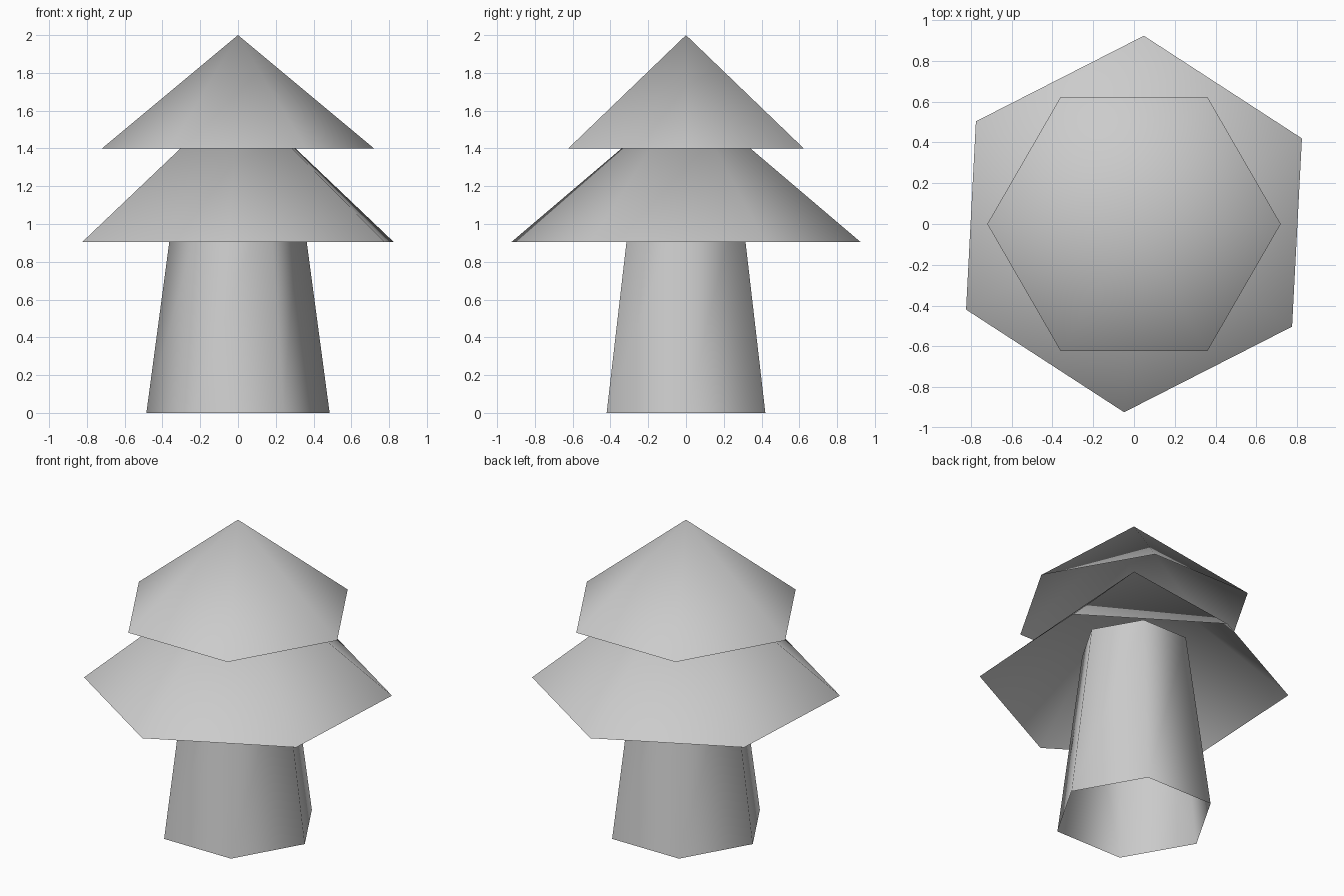
import bpy
import bmesh
from math import cos, sin, radians

SIDES = 6

default_cube = bpy.data.objects.get("Cube")
if default_cube:
    bpy.data.objects.remove(default_cube, do_unlink=True)

grey = bpy.data.materials.new("plain grey")
grey.use_nodes = True
grey.diffuse_color = (0.6, 0.6, 0.6, 1)
grey.node_tree.nodes["Principled BSDF"].inputs["Base Color"].default_value = (0.6, 0.6, 0.6, 1)


def open_shell(name, base, top, turn=0):
    """Six-sided smooth shell without caps; base and top are (radius, height)."""
    bm = bmesh.new()

    def ring(radius, height):
        if radius == 0:
            return [bm.verts.new((0, 0, height))] * SIDES
        angles = [radians(turn + 360 * i / SIDES) for i in range(SIDES)]
        return [bm.verts.new((radius * cos(a), radius * sin(a), height)) for a in angles]

    low, high = ring(*base), ring(*top)
    for i in range(SIDES):
        j = (i + 1) % SIDES
        corners = [low[i], low[j], high[j], high[i]]
        face = bm.faces.new(list(dict.fromkeys(corners)))  # triangle at an apex
        face.smooth = True
    mesh = bpy.data.meshes.new(name)
    bm.to_mesh(mesh)
    bm.free()
    mesh.materials.append(grey)
    obj = bpy.data.objects.new(name, mesh)
    bpy.context.collection.objects.link(obj)
    return obj


# Tapered trunk, reaching up inside the lower tier
open_shell("trunk", (0.485, 0), (0.328, 1.172))

# Two overlapping tiers of foliage, the lower one slightly turned
open_shell("lower_foliage", (0.925, 0.905), (0, 1.69), turn=27)
open_shell("upper_foliage", (0.72, 1.4), (0, 2))
